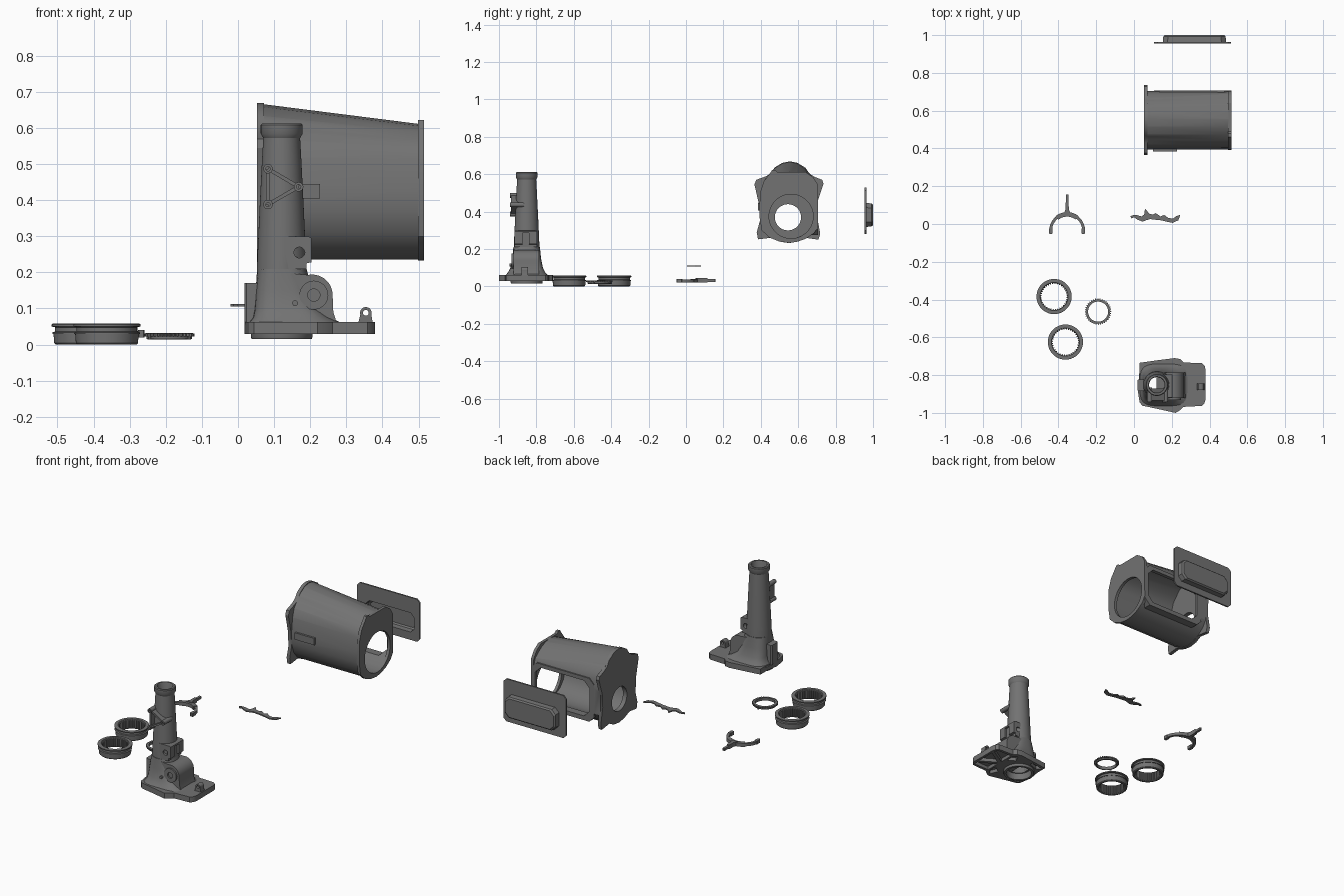
import bpy, bmesh
from math import sin, cos, pi, radians
from mathutils import Vector


def finish(name, bm):
    bmesh.ops.recalc_face_normals(bm, faces=bm.faces)
    me = bpy.data.meshes.new(name)
    bm.to_mesh(me)
    bm.free()
    ob = bpy.data.objects.new(name, me)
    bpy.context.collection.objects.link(ob)
    return ob


def loft(name, rings, wrap=False):
    bm = bmesh.new()
    rows = [[bm.verts.new(p) for p in r] for r in rings]
    n = len(rows[0])
    for i in range(len(rows) if wrap else len(rows) - 1):
        a, b = rows[i], rows[(i + 1) % len(rows)]
        for k in range(n):
            bm.faces.new((a[k], a[(k + 1) % n], b[(k + 1) % n], b[k]))
    if not wrap:
        bm.faces.new(rows[0])
        bm.faces.new(rows[-1])
    return finish(name, bm)


def place(axis, p, t):
    return {'x': (t, p[0], p[1]), 'y': (p[0], t, p[1]), 'z': (p[0], p[1], t)}[axis]


def prism(name, pts, axis, lo, hi):
    return loft(name, [[place(axis, p, t) for p in pts] for t in (lo, hi)])


def circle(c, r, n=40, a0=0, a1=2 * pi):
    full = abs(a1 - a0 - 2 * pi) < 1e-6
    d = n if full else n - 1
    return [(c[0] + r * cos(a0 + (a1 - a0) * k / d), c[1] + r * sin(a0 + (a1 - a0) * k / d)) for k in range(n)]


def cyl(name, c, r, axis, lo, hi, n=40):
    return prism(name, circle(c, r, n), axis, lo, hi)


def rect(a0, b0, a1, b1, c=0.0):
    if not c:
        return [(a0, b0), (a1, b0), (a1, b1), (a0, b1)]
    return [(a0 + c, b0), (a1 - c, b0), (a1, b0 + c), (a1, b1 - c),
            (a1 - c, b1), (a0 + c, b1), (a0, b1 - c), (a0, b0 + c)]


def lathe(name, profile, c, n):
    # profile points are (radius, z, tooth height)
    rings = []
    for k in range(n):
        a, up = 2 * pi * k / n, (k % 4) < 2
        rings.append([(c[0] + (r + t * up) * cos(a), c[1] + (r + t * up) * sin(a), z) for r, z, t in profile])
    return loft(name, rings, wrap=True)


def combine(ob, other, op):
    m = ob.modifiers.new(op, 'BOOLEAN')
    m.operation, m.solver, m.object = op, 'EXACT', other
    bpy.context.view_layer.objects.active = ob
    bpy.ops.object.modifier_apply(modifier=m.name)
    bpy.data.objects.remove(other)


def cut(ob, *others):
    for o in others:
        combine(ob, o, 'DIFFERENCE')


def add(ob, *others):
    for o in others:
        combine(ob, o, 'UNION')


# main case: a lobed tube tapering towards +x
SEC = [(0.405, 0.52), (0.42, 0.57), (0.445, 0.60), (0.475, 0.634), (0.515, 0.659), (0.555, 0.667),
       (0.595, 0.659), (0.635, 0.632), (0.665, 0.60), (0.69, 0.57), (0.70, 0.53), (0.705, 0.48),
       (0.705, 0.33), (0.68, 0.29), (0.64, 0.26), (0.59, 0.24), (0.55, 0.235), (0.50, 0.242),
       (0.45, 0.268), (0.415, 0.31), (0.395, 0.37), (0.395, 0.43)]


def section(x, s=1.0):
    f = 1 - 0.345 * (x - 0.06) / 0.455
    out = []
    for y, z in SEC:
        z = 0.5 + (z - 0.5) * f if z > 0.5 else z
        out.append((x, 0.55 + (y - 0.55) * s, 0.43 + (z - 0.43) * s))
    return out


FLANGE = [(0.375, 0.57), (0.43, 0.59), (0.455, 0.607), (0.475, 0.637), (0.515, 0.661), (0.555, 0.669),
          (0.595, 0.661), (0.64, 0.634), (0.66, 0.602), (0.69, 0.585), (0.728, 0.57), (0.735, 0.55),
          (0.705, 0.46), (0.70, 0.38), (0.718, 0.28), (0.708, 0.25), (0.64, 0.26), (0.60, 0.24),
          (0.55, 0.232), (0.50, 0.24), (0.45, 0.26), (0.385, 0.252), (0.378, 0.29), (0.395, 0.35),
          (0.39, 0.44), (0.366, 0.545)]
END = [(0.395, 0.50), (0.415, 0.56), (0.445, 0.60), (0.46, 0.622), (0.478, 0.622), (0.49, 0.611),
       (0.64, 0.611), (0.68, 0.585), (0.705, 0.545), (0.707, 0.32), (0.685, 0.285), (0.64, 0.255),
       (0.59, 0.238), (0.55, 0.233), (0.50, 0.24), (0.445, 0.262), (0.405, 0.30), (0.393, 0.37)]
case = loft("main_case", [section(0.062), section(0.513)])
add(case, prism("end_flange", FLANGE, 'x', 0.052, 0.072),
    prism("front_flange", END, 'x', 0.498, 0.515),
    prism("window_frame", rect(0.106, 0.275, 0.508, 0.53, 0.03), 'y', 0.66, 0.7065),
    prism("side_pad", rect(0.10, 0.405, 0.227, 0.445), 'y', 0.385, 0.43))
cut(case, loft("cavity", [section(0.078, 0.9), section(0.498, 0.9)]),
    cyl("small_bore", (0.545, 0.37), 0.07, 'x', 0.0, 0.2, 48),
    cyl("large_bore", (0.562, 0.375), 0.118, 'x', 0.4, 0.6, 48),
    prism("window", rect(0.135, 0.30, 0.488, 0.508, 0.035), 'y', 0.6, 0.8))

# side cover with a hollow raised pan
cover = prism("side_cover", rect(0.106, 0.28, 0.5145, 0.53, 0.018), 'y', 0.955, 0.964)


def pan(name, d, y0, y1):
    rings = [[(x, y, z) for x, z in rect(0.152 + d + e, 0.318 + d + e, 0.488 - d - e, 0.447 - d - e, 0.025)]
             for y, e in ((y0, 0), (y1 - 0.008, 0.003), (y1, 0.01))]
    return loft(name, rings)


add(cover, pan("pan", 0, 0.96, 1.0))
cut(cover, pan("pan_hollow", 0.007, 0.94, 0.993))

# tail housing: flanged base, flared foot and long tube
C = (0.121, -0.852)
base_outline = [(0.03, -0.735), (0.12, -0.722), (0.215, -0.71), (0.245, -0.715), (0.262, -0.733), (0.36, -0.737),
                (0.374, -0.75), (0.379, -0.775), (0.379, -0.93), (0.372, -0.95), (0.358, -0.963),
                (0.262, -0.968), (0.245, -0.985), (0.22, -1.0), (0.13, -0.98), (0.045, -0.962),
                (0.03, -0.945), (0.018, -0.87), (0.03, -0.80)]
base = prism("tail_base", base_outline, 'z', 0.03, 0.062)


def foot_ring(z, x0, x1, hy, p):
    cx, hx = (x0 + x1) / 2, (x1 - x0) / 2
    out = []
    for k in range(40):
        a = 2 * pi * k / 40
        c, s = cos(a), sin(a)
        q = (abs(c) ** p + abs(s) ** p) ** (-1 / p)
        out.append((cx + hx * q * c, C[1] + hy * q * s, z))
    return out


foot = loft("tail_foot", [foot_ring(0.054, 0.025, 0.30, 0.118, 4), foot_ring(0.075, 0.042, 0.255, 0.1, 4),
                          foot_ring(0.10, 0.046, 0.225, 0.087, 3.5), foot_ring(0.15, 0.049, 0.205, 0.077, 3),
                          foot_ring(0.21, 0.053, 0.190, 0.071, 2.2)])
cut(foot, cyl("foot_bore", C, 0.064, 'z', 0.0, 0.4))
cut(base, cyl("base_bore", C, 0.072, 'z', 0.0, 0.2))
# pockets and ribs underneath
pockets = [[(0.225, -0.735), (0.25, -0.75), (0.25, -0.80), (0.205, -0.775)],
           [(0.225, -0.975), (0.25, -0.95), (0.25, -0.90), (0.205, -0.93)],
           [(0.262, -0.75), (0.362, -0.752), (0.362, -0.775), (0.262, -0.835)],
           [(0.262, -0.95), (0.362, -0.948), (0.362, -0.925), (0.262, -0.87)],
           [(0.275, -0.852), (0.365, -0.795), (0.365, -0.908)],
           [(0.04, -0.75), (0.12, -0.737), (0.12, -0.755), (0.06, -0.775)],
           [(0.04, -0.945), (0.12, -0.962), (0.12, -0.948), (0.06, -0.93)]]
for p in pockets:
    cut(base, prism("pocket", p, 'z', 0.0, 0.05))
lathe("tail_tube", [(r, z, 0) for r, z in
      [(0.083, 0.015), (0.085, 0.02), (0.085, 0.05), (0.07, 0.10), (0.069, 0.2), (0.067, 0.25), (0.061, 0.38),
       (0.055, 0.5), (0.051, 0.572), (0.058, 0.584), (0.058, 0.608), (0.054, 0.612), (0.044, 0.612),
       (0.041, 0.606), (0.041, 0.3), (0.055, 0.2), (0.062, 0.1), (0.07, 0.05), (0.07, 0.015)]], C, 48)
prism("side_mount_pad", rect(0.018, -0.885, 0.062, -0.822, 0.006), 'z', 0.055, 0.17)

# rounded drive housing with a round face
dome = [(0.12, 0.055), (0.275, 0.055), (0.264, 0.09)] + circle((0.205, 0.137), 0.057, 14, 0, pi / 2 + 0.2) + [(0.12, 0.2)]
prism("drive_housing", dome, 'y', -0.922, -0.785)
drive_face = cyl("drive_face", (0.21, 0.137), 0.04, 'y', -0.932, -0.90)
cut(drive_face, cyl("face_hole", (0.21, 0.137), 0.017, 'y', -0.95, -0.915, 24))
cyl("drive_bolt", (0.158, 0.115), 0.008, 'y', -0.945, -0.90, 16)

# clamp block on the tube
clamp = prism("clamp_block", [(0.13, 0.21), (0.19, 0.21), (0.19, 0.225), (0.203, 0.228), (0.203, 0.295),
                              (0.195, 0.3), (0.13, 0.3)], 'y', -0.918, -0.797)
cut(clamp, cyl("clamp_hole", (0.17, 0.255), 0.015, 'y', -1.0, -0.7, 20),
    prism("clamp_slot", rect(-0.875, 0.225, -0.84, 0.285), 'x', 0.192, 0.25),
    cyl("clamp_bore", C, 0.058, 'z', 0.1, 0.5))

# triangular bracket with three bosses
tri = [(0.083, 0.487), (0.083, 0.388), (0.168, 0.437)]
for i, p in enumerate(tri):
    boss = cyl("bracket_boss", p, 0.013, 'y', -0.942, -0.865, 20)
    cut(boss, cyl("boss_hole", p, 0.006, 'y', -0.96, -0.92, 16))
    a, b = Vector(p), Vector(tri[(i + 1) % 3])
    n = (b - a).normalized().orthogonal() * 0.005
    prism("bracket_bar", [a + n, b + n, b - n, a - n], 'y', -0.935, -0.87)

# small eye lug on the base
lug = prism("eye_lug", [(0.332, 0.055), (0.374, 0.055)] + circle((0.354, 0.088), 0.016, 16, -0.3, pi + 0.3),
            'y', -0.88, -0.845)
cut(lug, cyl("eye_hole", (0.354, 0.088), 0.008, 'y', -1, -0.7, 16))

# sliding sleeves with internal teeth
sleeve = [(0.082, 0, 0), (0.086, 0.004, 0), (0.088, 0.03, 0), (0.091, 0.03, 0), (0.091, 0.034, 0), (0.084, 0.036, 0),
          (0.084, 0.048, 0), (0.093, 0.05, 0), (0.093, 0.056, 0), (0.09, 0.058, 0), (0.074, 0.058, 0),
          (0.066, 0.052, 0.006), (0.066, 0.006, 0.006), (0.074, 0, 0)]
for i, c in enumerate([(-0.423, -0.384), (-0.363, -0.625)]):
    lathe("sleeve_%d" % (i + 1), sleeve, c, 144)

# synchroniser ring with outer teeth and three keys
RC = (-0.19, -0.464)
lathe("synchro_ring", [(0.058, 0.014, 0), (0.063, 0.016, 0), (0.063, 0.023, 0), (0.064, 0.023, 0.006), (0.064, 0.031, 0.006),
                       (0.06, 0.032, 0), (0.053, 0.032, 0), (0.055, 0.014, 0)], RC, 144)
for k in range(3):
    a = 2 * pi * k / 3 + pi / 2
    prism("synchro_key", circle((RC[0] + 0.062 * cos(a), RC[1] + 0.062 * sin(a)), 0.006, 8), 'z', 0.014, 0.031)

# shift fork: half ring, hub, stem and tip pads
FC = (-0.354, -0.035)
prism("fork_arms", circle(FC, 0.095, 32, -0.15, pi + 0.15) + circle(FC, 0.08, 32, pi + 0.15, -0.15), 'z', 0.022, 0.038)
prism("fork_bridge", circle(FC, 0.098, 16, 0.9, pi - 0.9) + circle(FC, 0.074, 16, pi - 0.9, 0.9), 'z', 0.02, 0.041)
prism("fork_hub", [(-0.374, 0.052), (-0.334, 0.052), (-0.345, 0.075), (-0.346, 0.115), (-0.362, 0.115), (-0.363, 0.075)],
      'z', 0.02, 0.045)
prism("fork_stem", rect(-0.361, 0.10, -0.347, 0.157, 0.003), 'z', 0.025, 0.039)
for s in (-1, 1):
    x = FC[0] + s * 0.086
    prism("fork_tip", rect(x - 0.009, -0.052, x + 0.009, -0.02, 0.003), 'z', 0.02, 0.04)

# flat selector lever
lever = [(-0.021, 0.04), (-0.012, 0.03), (0.0, 0.036), (0.02, 0.022), (0.045, 0.013), (0.065, 0.02), (0.085, 0.026),
         (0.11, 0.023), (0.14, 0.02), (0.175, 0.012), (0.205, 0.006), (0.235, 0.02), (0.245, 0.048),
         (0.225, 0.042), (0.205, 0.028), (0.18, 0.033), (0.16, 0.048), (0.14, 0.04), (0.115, 0.058), (0.10, 0.05),
         (0.08, 0.055), (0.07, 0.068), (0.058, 0.08), (0.054, 0.05), (0.04, 0.04), (0.012, 0.048), (-0.008, 0.046)]
prism("selector_lever", lever, 'z', 0.106, 0.113)

# dark metal everywhere, smooth curved walls with crisp edges
metal = bpy.data.materials.new("dark_metal")
metal.diffuse_color = (0.17, 0.17, 0.17, 1)
for ob in bpy.data.objects:
    ob.data.materials.clear()
    ob.data.materials.append(metal)
bpy.ops.object.select_all(action='SELECT')
bpy.context.view_layer.objects.active = case
bpy.ops.object.shade_smooth_by_angle(angle=radians(32))
